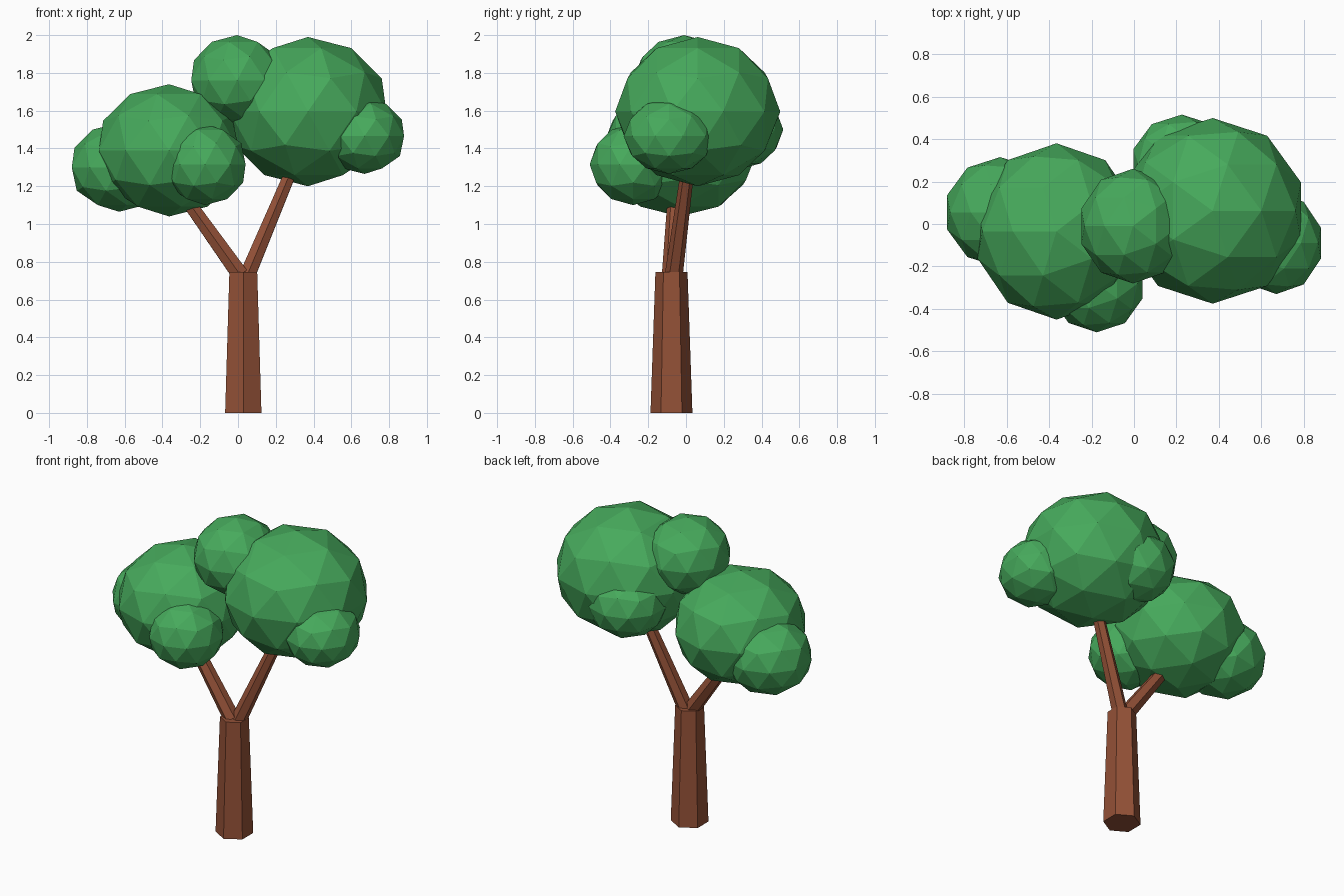
import bpy
import math
from mathutils import Vector

cube = bpy.data.objects.get("Cube")
if cube:
    bpy.data.objects.remove(cube, do_unlink=True)


def make_material(name, colour):
    mat = bpy.data.materials.new(name)
    mat.use_nodes = True
    mat.diffuse_color = colour
    mat.node_tree.nodes["Principled BSDF"].inputs["Base Color"].default_value = colour
    return mat


leaf_green = make_material("leaf green", (0.062, 0.402, 0.107, 1))
bark_brown = make_material("bark brown", (0.292, 0.082, 0.038, 1))


def limb(name, start, end, r_start, r_end):
    """Tapered six-sided limb between two points."""
    start, end = Vector(start), Vector(end)
    axis = end - start
    bpy.ops.mesh.primitive_cone_add(vertices=6, radius1=r_start, radius2=r_end,
                                    depth=axis.length, location=(start + end) / 2)
    obj = bpy.context.object
    # Tilt straight from vertical so the hexagon keeps its heading
    obj.rotation_mode = 'QUATERNION'
    obj.rotation_quaternion = Vector((0, 0, 1)).rotation_difference(axis)
    obj.name = name
    obj.data.materials.append(bark_brown)


def foliage(name, centre, radii, turn):
    """Faceted, slightly flattened clump of leaves."""
    bpy.ops.mesh.primitive_ico_sphere_add(subdivisions=2, radius=1, location=centre,
                                          rotation=(0, 0, math.radians(turn)))
    obj = bpy.context.object
    obj.scale = radii
    obj.name = name
    obj.data.materials.append(leaf_green)


# Trunk and its fork
limb("trunk", (0.028, -0.077, 0), (0.028, -0.077, 0.745), 0.111, 0.085)
limb("right_branch", (0.012, -0.078, 0.73), (-0.255, -0.06, 1.105), 0.05, 0.04)
limb("left_branch", (0.046, -0.066, 0.72), (0.29, 0.01, 1.3), 0.048, 0.035)

# Main crowns
foliage("right_crown", (-0.365, -0.035, 1.39), (0.39, 0.415, 0.35), 180)
foliage("left_crown", (0.37, 0.062, 1.595), (0.437, 0.437, 0.395), 0)
foliage("top_crown", (-0.005, -0.01, 1.76), (0.255, 0.27, 0.24), 180)

# Smaller clumps around the crowns
foliage("right_clump", (-0.63, 0.055, 1.3), (0.263, 0.26, 0.235), 180)
foliage("front_clump", (-0.175, -0.28, 1.315), (0.226, 0.23, 0.215), 180)
foliage("left_clump", (0.67, -0.09, 1.465), (0.22, 0.24, 0.2), 0)
foliage("back_clump", (0.225, 0.28, 1.5), (0.24, 0.235, 0.21), 0)
